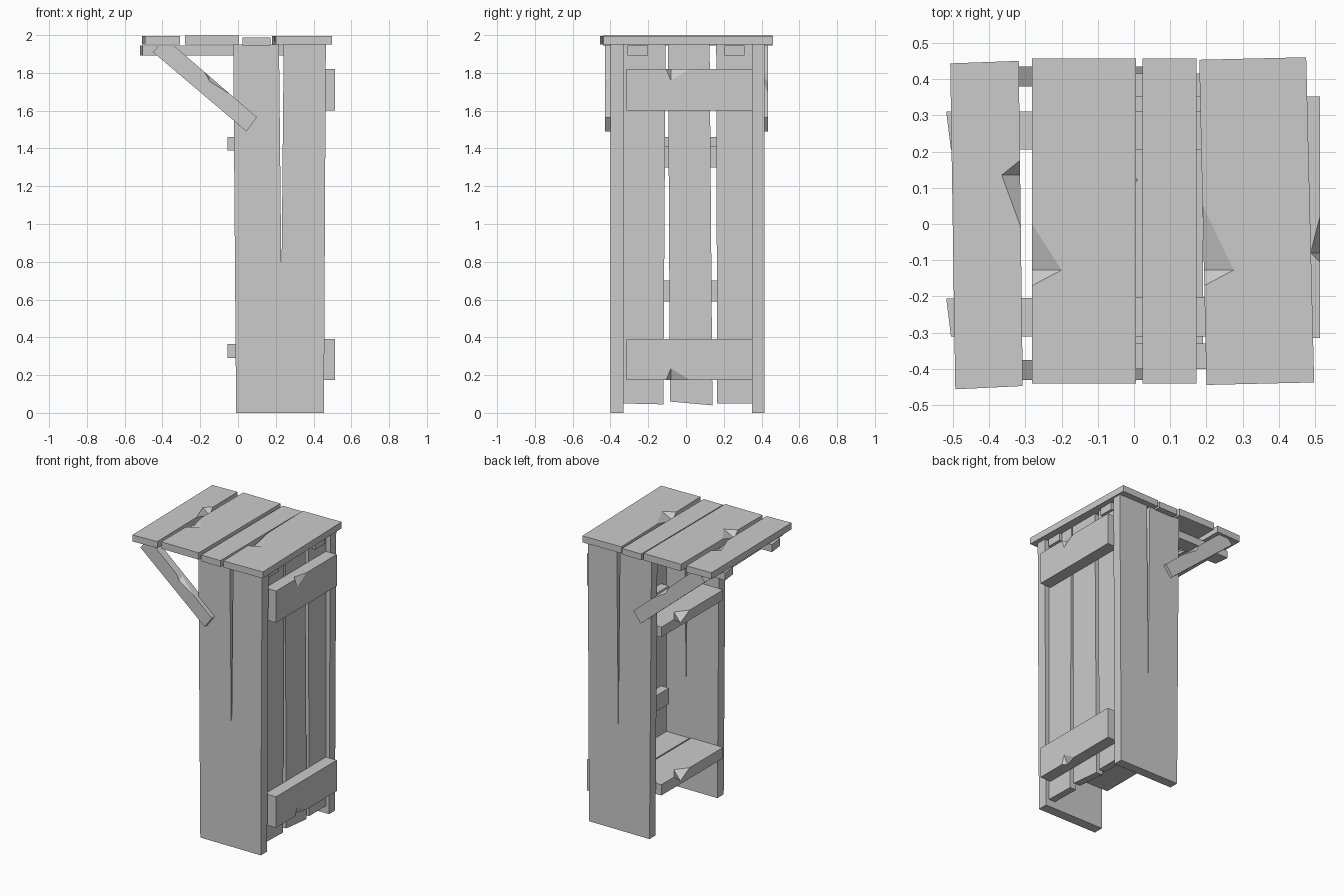
import bpy, bmesh
from mathutils import Vector

cube = bpy.data.objects.get("Cube")
if cube:
    bpy.data.objects.remove(cube, do_unlink=True)

wood = bpy.data.materials.new("weathered_grey_wood")
wood.use_nodes = True
GREY = (0.6, 0.6, 0.6, 1)
wood.diffuse_color = GREY
wood.node_tree.nodes["Principled BSDF"].inputs["Base Color"].default_value = GREY


def make_object(name, bm):
    bmesh.ops.recalc_face_normals(bm, faces=bm.faces)
    mesh = bpy.data.meshes.new(name)
    bm.to_mesh(mesh)
    bm.free()
    obj = bpy.data.objects.new(name, mesh)
    bpy.context.collection.objects.link(obj)
    mesh.materials.append(wood)
    return obj


def board(name, axis, outline, low, high):
    """Extrude a flat outline along one axis to make a plank."""
    bm = bmesh.new()
    place = {"x": lambda a, b: (low, a, b),
             "y": lambda a, b: (a, low, b),
             "z": lambda a, b: (a, b, low)}[axis]
    face = bm.faces.new([bm.verts.new(place(a, b)) for a, b in outline])
    new = bmesh.ops.extrude_face_region(bm, geom=[face])["geom"]
    shift = Vector([(high - low) * (axis == k) for k in "xyz"])
    bmesh.ops.translate(bm, vec=shift, verts=[v for v in new if isinstance(v, bmesh.types.BMVert)])
    return make_object(name, bm)


def rect(a0, a1, b0, b1):
    return [(a0, b0), (a1, b0), (a1, b1), (a0, b1)]


def chip(obj, start, end, inner, deep):
    """Cut a splintered notch from the edge start-end, reaching inner and deep."""
    start, end, inner, deep = map(Vector, (start, end, inner, deep))
    mid = (start + end) / 2
    points = [deep] + [deep + (p - deep) * 1.3 for p in (start, end, inner)]
    points.append(mid + (mid - inner) / 2 + (mid - deep) / 2)
    bm = bmesh.new()
    for p in points:
        bm.verts.new(p)
    bmesh.ops.convex_hull(bm, input=bm.verts)
    cutter = make_object("chip_cutter", bm)
    cutter.hide_render = True
    mod = obj.modifiers.new("chip", "BOOLEAN")
    mod.operation, mod.solver, mod.object = "DIFFERENCE", "EXACT", cutter
    bpy.context.view_layer.objects.active = obj
    bpy.ops.object.modifier_apply(modifier=mod.name)
    bpy.data.objects.remove(cutter, do_unlink=True)


# Side walls (two planks split by a crack) and roof braces
for side, wall, brace in (("right", (-0.40, -0.33), (-0.43, -0.375)),
                          ("left", (0.35, 0.415), (0.38, 0.435))):
    board(side + "_wall_inner_plank", "y",
          [(-0.01, 0), (0.23, 0), (0.23, 0.7), (0.217, 1.95), (-0.025, 1.95)], *wall)
    board(side + "_wall_outer_plank", "y",
          [(0.23, 0), (0.455, 0), (0.465, 1.95), (0.242, 1.95), (0.23, 0.7)], *wall)
    arm = board(side + "_roof_brace", "y",
                [(0.045, 1.49), (0.10, 1.565), (-0.34, 1.945), (-0.42, 1.945), (-0.45, 1.91)], *brace)
    outer, inner = brace if side == "right" else brace[::-1]
    chip(arm, (-0.175, outer, 1.803), (-0.04, outer, 1.686),
         (-0.15, outer * 0.4 + inner * 0.6, 1.781), (-0.15, outer, 1.755))

# Back planks
for name, outline in (
        ("back_plank_right", [(-0.33, 0.05), (-0.12, 0.045), (-0.108, 1.95), (-0.33, 1.95)]),
        ("back_plank_middle", [(-0.085, 0.06), (0.14, 0.04), (0.125, 1.95), (-0.095, 1.95)]),
        ("back_plank_left", [(0.165, 0.05), (0.35, 0.05), (0.35, 1.95), (0.16, 1.95)])):
    board(name, "x", outline, 0.38, 0.43)

# Outer back battens
for name, z0, z1 in (("upper_back_batten", 1.60, 1.82), ("lower_back_batten", 0.39, 0.175)):
    batten = board(name, "x", rect(-0.315, 0.352, z0, z1), 0.43, 0.513)
    dip = z1 + (0.06 if z1 < z0 else -0.06)
    chip(batten, (0.513, -0.105, z1), (0.513, 0.02, z1), (0.487, -0.08, z1), (0.513, -0.08, dip))

# Inner back battens
for name, z in (("lower_inner_batten", 0.59), ("upper_inner_batten", 1.30)):
    board(name, "x", rect(-0.27, 0.30, z, z + 0.11), 0.32, 0.38)

# Shelves
for name, z0, z1 in (("upper_shelf", 1.39, 1.46), ("lower_shelf", 0.29, 0.365)):
    shelf = board(name, "z", rect(-0.055, 0.19, -0.33, 0.35), z0, z1)
    chip(shelf, (-0.055, 0.04, z1), (-0.055, 0.21, z1), (0.01, 0.12, z1), (-0.055, 0.14, z0 + 0.02))
board("lower_shelf_rear", "z", rect(0.205, 0.38, -0.33, 0.35), 0.29, 0.36)

# Roof bearers
board("roof_bearer_left", "z", [(-0.505, 0.205), (0.45, 0.205), (0.45, 0.31), (-0.518, 0.31)], 1.893, 1.945)
board("roof_bearer_right", "z", [(-0.505, -0.31), (0.45, -0.31), (0.45, -0.2), (-0.518, -0.205)], 1.893, 1.945)

# Roof planks
overhang = board("roof_plank_overhang", "z",
                 [(-0.507, 0.443), (-0.318, 0.45), (-0.307, -0.447), (-0.493, -0.456)], 1.95, 1.995)
chip(overhang, (-0.315, 0.175, 1.995), (-0.312, -0.01, 1.995), (-0.365, 0.135, 1.995), (-0.314, 0.135, 1.955))
wide = board("roof_plank_wide", "z", rect(-0.281, 0.006, -0.44, 0.457), 1.95, 1.998)
chip(wide, (-0.281, 0, 1.998), (-0.281, -0.17, 1.998), (-0.2, -0.127, 1.998), (-0.281, -0.127, 1.96))
board("roof_plank_narrow", "z", rect(0.024, 0.172, -0.44, 0.457), 1.945, 1.988)
rear = board("roof_plank_rear", "z",
             [(0.18, 0.453), (0.475, 0.46), (0.497, -0.437), (0.2, -0.444)], 1.95, 1.995)
chip(rear, (0.19, 0.05, 1.995), (0.194, -0.17, 1.995), (0.275, -0.127, 1.995), (0.192, -0.127, 1.955))
